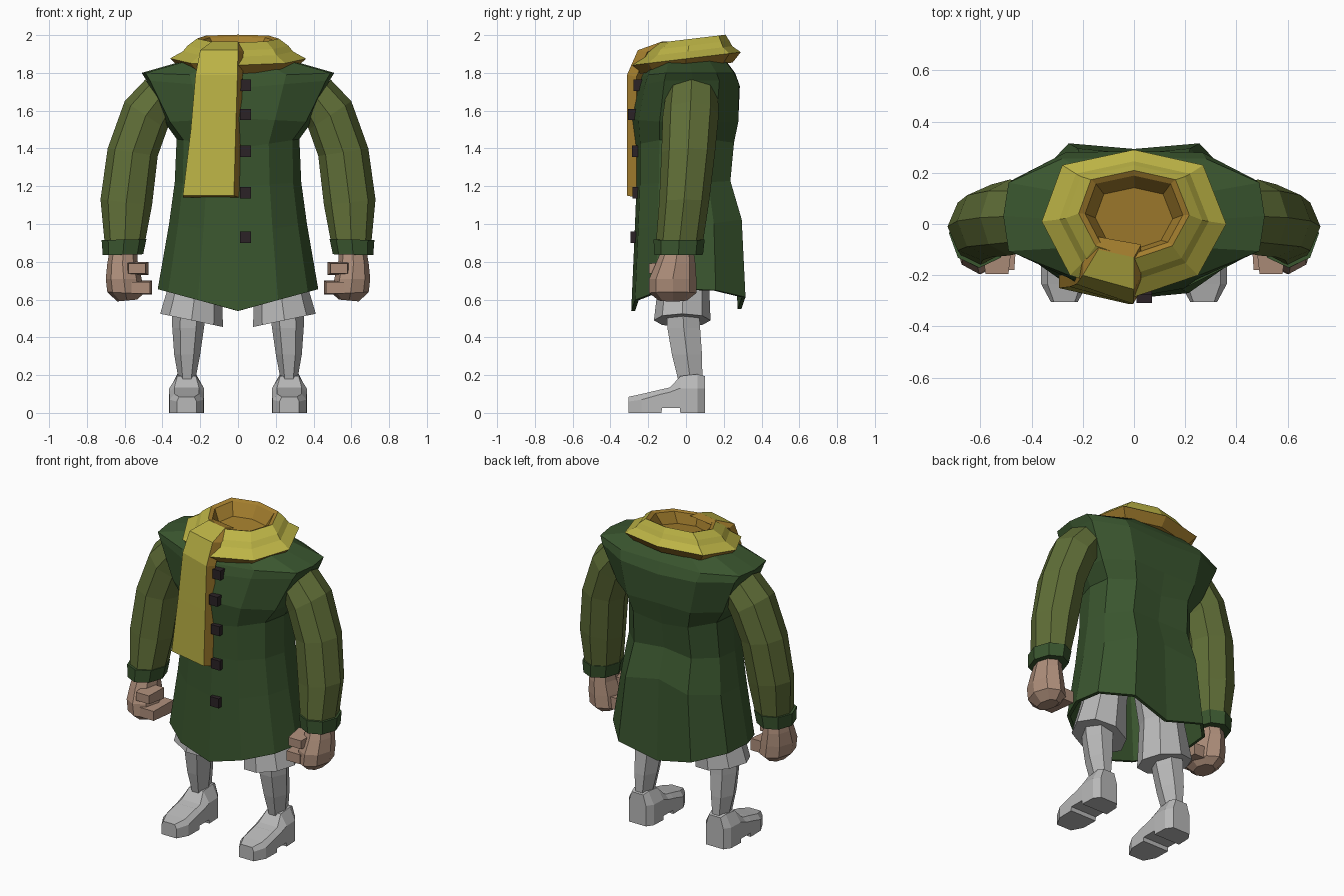
import bpy, bmesh, math

if "Cube" in bpy.data.objects:
    bpy.data.objects.remove(bpy.data.objects["Cube"])


def material(name, r, g, b):
    m = bpy.data.materials.new(name)
    m.diffuse_color = (r, g, b, 1)
    m.use_nodes = True
    m.node_tree.nodes["Principled BSDF"].inputs["Base Color"].default_value = m.diffuse_color
    return m


COAT = material("coat green", 0.042, 0.092, 0.028)
SLEEVE = material("olive", 0.115, 0.155, 0.038)
YELLOW = material("scarf yellow", 0.50, 0.45, 0.06)
GOLD = material("scarf gold", 0.37, 0.21, 0.027)
DARK = material("button dark", 0.024, 0.016, 0.019)
SKIN = material("skin", 0.42, 0.27, 0.195)
GREY = material("grey", 0.48, 0.48, 0.48)


def loft(name, rings, mats, rule=None, cap_start=True, cap_end=True, mirror=False):
    """Skin a list of equal-length point rings; rule(ring, segment) picks the material."""
    bm = bmesh.new()
    vs = [[bm.verts.new(p) for p in ring] for ring in rings]
    n = len(rings[0])
    for i in range(len(vs) - 1):
        for j in range(n):
            k = (j + 1) % n
            f = bm.faces.new((vs[i][j], vs[i][k], vs[i + 1][k], vs[i + 1][j]))
            f.material_index = rule(i, j) if rule else 0
    for use, ring in ((cap_start, vs[0]), (cap_end, vs[-1])):
        if use:
            f = bm.faces.new(ring)
            f.material_index = len(mats) - 1
    bmesh.ops.recalc_face_normals(bm, faces=bm.faces)
    me = bpy.data.meshes.new(name)
    bm.to_mesh(me)
    bm.free()
    for m in mats:
        me.materials.append(m)
    ob = bpy.data.objects.new(name, me)
    bpy.context.collection.objects.link(ob)
    if mirror:
        ob.modifiers.new("mirror", 'MIRROR')  # mirrors across x by default
    return ob


def tilted_ring(xo, zo, xi, zi, y, h, n=8):
    """Oval ring spanning an outer and an inner point, with half depth h in y."""
    pts = []
    for k in range(n):
        a = 2 * math.pi * k / n
        t = (1 + math.cos(a)) / 2
        pts.append((xi + (xo - xi) * t, y + h * math.sin(a), zi + (zo - zi) * t))
    return pts


def limb(name, table, mat, n=8, **kw):
    return loft(name, [tilted_ring(*row, n=n) for row in table], [mat], mirror=True, **kw)


def box(name, c, s, mat, mirror=False, taper=1.0):
    rings = []
    for sy, t in ((-1, taper), (1, 1)):
        rings.append([(c[0] + a * t * s[0] / 2, c[1] + sy * s[1] / 2, c[2] + b * t * s[2] / 2)
                      for a, b in ((-1, -1), (1, -1), (1, 1), (-1, 1))])
    return loft(name, rings, [mat], mirror=mirror)


# Coat: half outlines for waist and shoulder, front centre round to back centre
WAIST = [(0, -1), (.5, -.93), (.87, -.55), (1, -.05), (.95, .5), (.6, 1), (0, .93)]
SHOULDER = [(0, -1), (.5, -.85), (.96, -.45), (1, .12), (.96, .62), (.55, .98), (0, 1)]


def coat_ring(zf, zs, zb, w, yf, yb, blend):
    half = []
    for (ax, ay), (bx, by) in zip(WAIST, SHOULDER):
        x, y = ax + (bx - ax) * blend, ay + (by - ay) * blend
        z0 = zf if y < 0 else zb
        half.append((x * w, -yf * y if y < 0 else yb * y, z0 + (zs - z0) * x))
    return half + [(-x, y, z) for x, y, z in half[-2:0:-1]]


coat = loft("coat", [coat_ring(*r) for r in (
    (.54, .655, .55, .425, -.29, .315, 0),
    (.95, 1.0, 1.06, .365, -.272, .295, 0),
    (1.2, 1.22, 1.24, .335, -.262, .235, 0),
    (1.40, 1.45, 1.40, .325, -.265, .255, .2),
    (1.56, 1.54, 1.54, .39, -.285, .28, .6),
    (1.72, 1.76, 1.73, .485, -.255, .285, 1),
    (1.78, 1.80, 1.80, .51, -.235, .26, 1),
    (1.84, 1.86, 1.87, .30, -.20, .21, .8),
    (1.87, 1.89, 1.90, .19, -.13, .17, .3))],
    [COAT], cap_start=False)
shell = coat.modifiers.new("thickness", 'SOLIDIFY')
shell.thickness, shell.offset = 0.02, -1

# Sleeves, cuffs and hands
limb("sleeve", [(.49, 1.765, .35, 1.56, .03, .14),
                (.60, 1.65, .375, 1.50, .025, .148),
                (.69, 1.40, .425, 1.36, .012, .142),
                (.728, 1.13, .455, 1.10, -.01, .132),
                (.705, .89, .495, .89, -.036, .124)], SLEEVE)
limb("cuff", [(.695, .915, .51, .92, -.036, .11),
              (.722, .915, .485, .92, -.036, .135),
              (.716, .835, .502, .84, -.04, .13),
              (.69, .835, .525, .84, -.04, .105)], COAT)
limb("fist", [(.68, .86, .535, .86, -.045, .085),
              (.692, .79, .53, .79, -.055, .105),
              (.70, .71, .51, .71, -.07, .125),
              (.692, .64, .50, .63, -.07, .125),
              (.64, .59, .535, .60, -.07, .075)], SKIN)
box("fingers", (.515, -.09, .663), (.12, .18, .075), SKIN, True, .8)
box("thumb", (.535, -.13, .765), (.12, .13, .07), SKIN, True, .75)

# Scarf collar: one tilted octagon outline, scaled per ring
OUTLINE = [(0, .29), (.27, .23), (.36, 0), (.25, -.2), (0, -.285), (-.25, -.2), (-.36, .01), (-.28, .23)]


def scarf_ring(s, z, dy):
    return [(x * s, y * s + dy, z + .12 * (y * s + dy)) for x, y in OUTLINE]


loft("scarf_collar", [scarf_ring(*r) for r in (
    (.85, 1.825, 0), (1, 1.875, 0), (.81, 1.912, .01), (.74, 1.942, .015),
    (.60, 1.977, .035), (.53, 1.968, .035), (.42, 1.90, .02))],
    [YELLOW, GOLD], lambda i, j: 0 if 1 <= i <= 3 else 1)


# Scarf tail hanging over the front
def tail_ring(xl, yl, xr, yr, z):
    return [(xl, yl, z), (xr, yr, z), (xr + .028, yr + .05, z - .01), (xl, yl + .05, z - .01)]


loft("scarf_tail", [tail_ring(*r) for r in (
    (-.14, -.10, 0, -.13, 1.965), (-.20, -.20, 0, -.255, 1.92),
    (-.225, -.235, -.003, -.312, 1.79), (-.25, -.245, -.012, -.312, 1.5),
    (-.292, -.25, -.022, -.312, 1.15))],
    [YELLOW, GOLD], lambda i, j: 0 if j == 0 else 1)

# Buttons down the front
for z, y in ((1.735, -.252), (1.58, -.283), (1.385, -.262), (1.165, -.258), (.93, -.27)):
    box("button", (.04, y, z), (.06, .05, .06), DARK)

# Shorts and lower legs
limb("shorts_leg", [(.412, .525, .08, .455, -.02, .15),
                    (.345, .75, .085, .72, -.01, .13),
                    (.30, .92, .03, .92, 0, .12)], GREY)
limb("lower_leg", [(.352, .56, .165, .56, -.018, .1),
                   (.348, .45, .18, .45, -.012, .1),
                   (.338, .31, .20, .31, .005, .092),
                   (.315, .18, .225, .18, .022, .075)], GREY, n=6)


# Boots: sections from heel to toe, raised under the arch
def boot_ring(y, w, z0, zs, t, zt):
    return [(.272 + x, y, z) for x, z in
            ((-w, z0), (w, z0), (w, zs), (t, zt), (-t, zt), (-w, zs))]


loft("boot", [boot_ring(*r) for r in (
    (.10, .06, 0, .13, .04, .195), (.06, .088, 0, .13, .05, .205),
    (-.03, .092, 0, .13, .05, .195), (-.033, .092, .025, .13, .05, .19),
    (-.085, .092, .025, .11, .065, .135), (-.127, .092, .025, .10, .065, .125),
    (-.13, .092, 0, .10, .065, .125), (-.235, .09, 0, .07, .065, .10),
    (-.305, .052, 0, .06, .04, .085))], [GREY], mirror=True)
